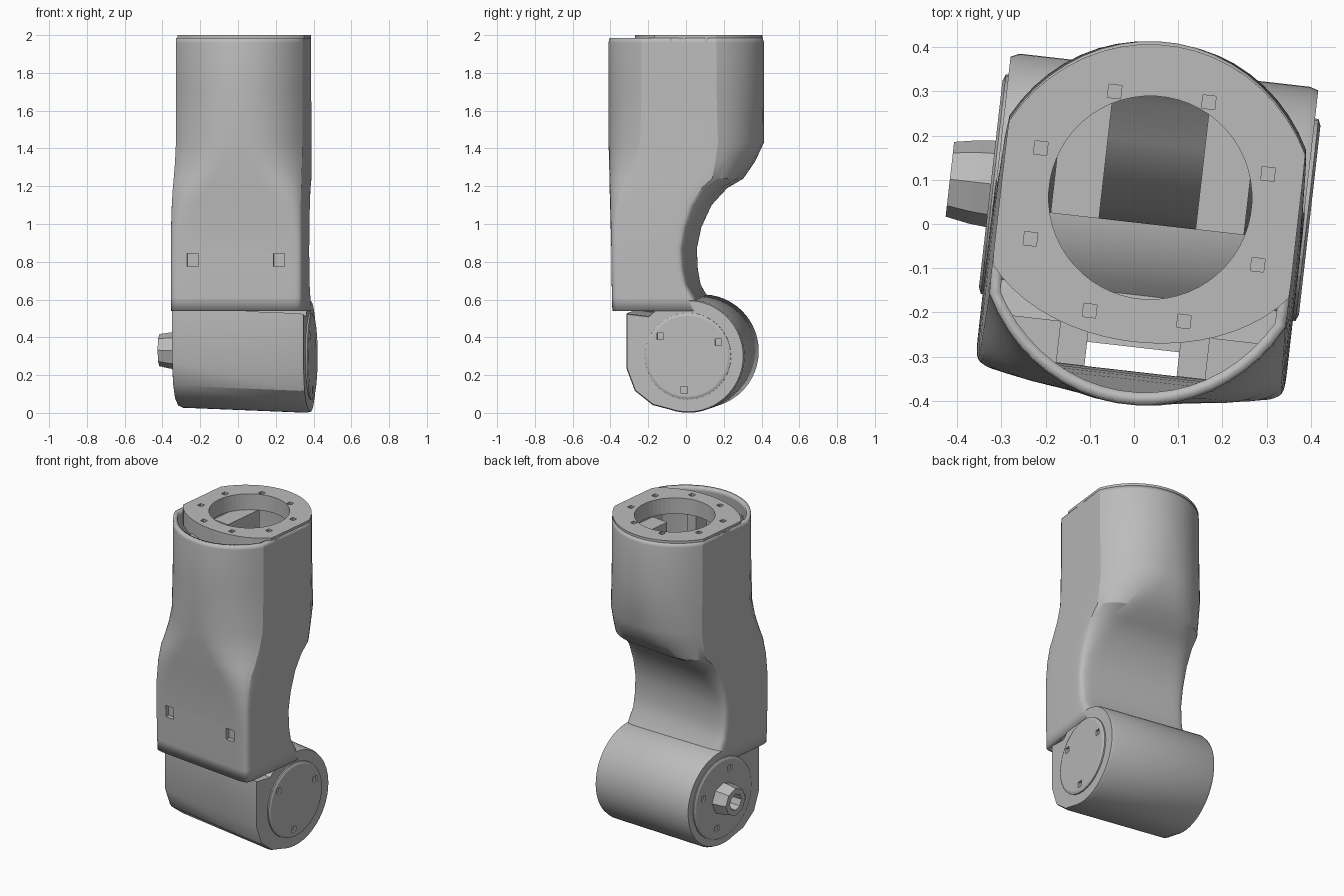
import bpy, bmesh, math
from mathutils import Matrix, Vector

cube = bpy.data.objects.get("Cube")
if cube:
    bpy.data.objects.remove(cube, do_unlink=True)

grey = bpy.data.materials.new("plain grey")
grey.use_nodes = True
grey.diffuse_color = (0.5, 0.5, 0.5, 1)
grey.node_tree.nodes["Principled BSDF"].inputs["Base Color"].default_value = (0.5, 0.5, 0.5, 1)

SIDES = 56
HALF = 0.352      # half width of the lower part
TOP_HALF = 0.338  # half width of the upper part
TILT = 0.04       # slope of the joint along its axis
AXIS = Vector((0, 0.05, 0.314))
RADIUS = 0.3


def activate(obj):
    bpy.ops.object.select_all(action='DESELECT')
    obj.select_set(True)
    bpy.context.view_layer.objects.active = obj


def finish(name, bm, smooth=True):
    """Turn a bmesh into a placed, shaded object."""
    bmesh.ops.recalc_face_normals(bm, faces=bm.faces)
    mesh = bpy.data.meshes.new(name)
    bm.to_mesh(mesh)
    bm.free()
    obj = bpy.data.objects.new(name, mesh)
    bpy.context.collection.objects.link(obj)
    mesh.materials.append(grey)
    obj.location.x = 0.03
    obj.rotation_euler.z = math.radians(-6.5)
    activate(obj)
    if smooth:
        bpy.ops.object.shade_smooth_by_angle(angle=math.radians(28))
    return obj


def loft(bm, rings, closed=False):
    """Bridge equal rings of points, optionally joining the last to the first."""
    loops = [[bm.verts.new(p) for p in ring] for ring in rings]
    pairs = list(zip(loops, loops[1:])) + ([(loops[-1], loops[0])] if closed else [])
    for a, b in pairs:
        n = len(a)
        for i in range(n):
            bm.faces.new((a[i], a[(i + 1) % n], b[(i + 1) % n], b[i]))
    return loops


def box(bm, low, high):
    low, high = Vector(low), Vector(high)
    m = Matrix.Translation((low + high) / 2) @ Matrix.Diagonal((*(high - low), 1))
    bmesh.ops.create_cube(bm, size=1, matrix=m)


def peg(bm, centre, size):
    half = Vector(size) / 2
    box(bm, Vector(centre) - half, Vector(centre) + half)


def cut(target, bm):
    """Subtract a helper shape and discard it."""
    cutter = finish("cutter", bm, smooth=False)
    cutter.hide_render = True
    mod = target.modifiers.new("cut", 'BOOLEAN')
    mod.object = cutter
    mod.solver = 'EXACT'
    activate(target)
    bpy.ops.object.modifier_apply(modifier=mod.name)
    bpy.data.objects.remove(cutter, do_unlink=True)


def section(z, front, back, square):
    """Clipped oval blended towards a rounded rectangle."""
    cy, hy = (front + back) / 2, (back - front) / 2
    ring = []
    for i in range(SIDES):
        t = math.tau * (i + 0.5) / SIDES
        c, s = math.cos(t), math.sin(t)
        rx, ry = max(-TOP_HALF, min(TOP_HALF, 0.385 * c)), s
        qx = HALF * math.copysign(abs(c) ** 0.14, c)
        qy = math.copysign(abs(s) ** 0.14, s)
        ring.append(Vector((rx + (qx - rx) * square, cy + hy * (ry + (qy - ry) * square), z)))
    return ring


# Hollow outer shell: z, front, back, squareness
keys = [(0.54, -0.36, 0.12, 1), (0.61, -0.362, 0.085, 1), (0.68, -0.363, 0.045, 1),
        (0.76, -0.364, 0.03, 1), (0.87, -0.365, 0.025, 1), (0.98, -0.37, 0.05, 0.95),
        (1.1, -0.378, 0.11, 0.8), (1.19, -0.388, 0.2, 0.6), (1.24, -0.393, 0.29, 0.45),
        (1.33, -0.402, 0.36, 0.2), (1.43, -0.41, 0.412, 0.05), (1.7, -0.411, 0.414, 0),
        (1.96, -0.411, 0.414, 0), (1.985, -0.406, 0.407, 0)]
bm = bmesh.new()
loft(bm, [section(*k) for k in keys])
shell = finish("limb_shell", bm)
mod = shell.modifiers.new("wall", 'SOLIDIFY')
mod.thickness = 0.025
mod.offset = -1
bpy.ops.object.modifier_apply(modifier=mod.name)

# Small square sockets through the front wall
bm = bmesh.new()
for x in (-0.23, 0.23):
    peg(bm, (x, -0.36, 0.81), (0.06, 0.08, 0.07))
cut(shell, bm)

# Top collar: shell outline set back at the front, with a round bore
outer = section(2.0, -0.407, 0.407, 0)
for p in outer:
    if p.y < 0:
        p.y *= 0.66
bore = [Vector((0.23 * math.cos(math.tau * (i + 0.5) / SIDES),
                0.06 + 0.23 * math.sin(math.tau * (i + 0.5) / SIDES), 2.0)) for i in range(SIDES)]
drop = Vector((0, 0, 0.1))
bm = bmesh.new()
loft(bm, [outer, bore, [p - drop for p in bore], [p - drop for p in outer]], closed=True)
collar = finish("top_collar", bm, smooth=False)

# Shallow notches around the collar face
bm = bmesh.new()
for i in range(8):
    a = math.tau * (i + 0.5) / 8
    peg(bm, (0.28 * math.cos(a), 0.04 + 0.27 * math.sin(a), 2.0), (0.03, 0.03, 0.04))
cut(collar, bm)

# Inside: front gap ribs, lower corner fillers and rails behind the bore
bm = bmesh.new()
for side in (-1, 1):
    box(bm, (side * 0.105, -0.335, 0.56), (side * 0.17, -0.24, 1.91))
    box(bm, (side * 0.11, -0.335, 0.56), (side * 0.33, -0.24, 1.0))
    box(bm, (side * 0.11, 0.0, 1.45), (side * 0.22, 0.27, 1.9))
finish("inner_ribs", bm, smooth=False)

# Joint housing: barrel with a flat front and chamfered toe, extruded across
profile = [(-0.28, 0.54), (-0.28, 0.25), (-0.235, 0.13), (-0.14, 0.055)]
for i in range(37):
    a = math.radians(250 + 245 * i / 36)
    profile.append((AXIS.y + RADIUS * math.cos(a), AXIS.z + RADIUS * math.sin(a)))
side_x = HALF - 0.002
bm = bmesh.new()
loops = loft(bm, [[(x, AXIS.y + (y - AXIS.y) * k, AXIS.z + (z - AXIS.z) * k - TILT * x)
                   for y, z in profile]
                  for x, k in ((-side_x, 0.97), (0.02 - side_x, 1), (side_x - 0.02, 1), (side_x, 0.98))])
bm.faces.new(loops[0])
bm.faces.new(loops[-1])
finish("joint_housing", bm)


def lathe(name, outline, sides):
    """Revolve (x, radius) pairs about the joint axis and close both ends."""
    bm = bmesh.new()
    rings = []
    for x, r in outline:
        rings.append([(x, AXIS.y + r * math.cos(math.tau * i / sides),
                       AXIS.z - TILT * x + r * math.sin(math.tau * i / sides)) for i in range(sides)])
    loops = loft(bm, rings)
    bm.faces.new(loops[0])
    bm.faces.new(loops[-1])
    return finish(name, bm, smooth=False)


# Side caps and the hollow axle stub
right_cap = lathe("plain_cap", [(HALF - 0.02, 0.23), (HALF + 0.006, 0.23), (HALF + 0.012, 0.215)], 32)
left_cap = lathe("axle_cap", [(0.02 - HALF, 0.25), (-HALF - 0.004, 0.25), (-HALF - 0.01, 0.235)], 32)
lathe("axle_stub", [(-0.34, 0.1), (-0.4, 0.095), (-0.455, 0.085), (-0.455, 0.05), (-0.37, 0.05)], 8)

# Small pin holes on the caps
for cap, side, count in ((right_cap, 1, 3), (left_cap, -1, 4)):
    bm = bmesh.new()
    for i in range(count):
        a = math.tau * (i + 0.2) / count
        peg(bm, (side * HALF, AXIS.y + 0.18 * math.cos(a),
                 AXIS.z - TILT * side * HALF + 0.18 * math.sin(a)), (0.036, 0.035, 0.035))
    cut(cap, bm)
